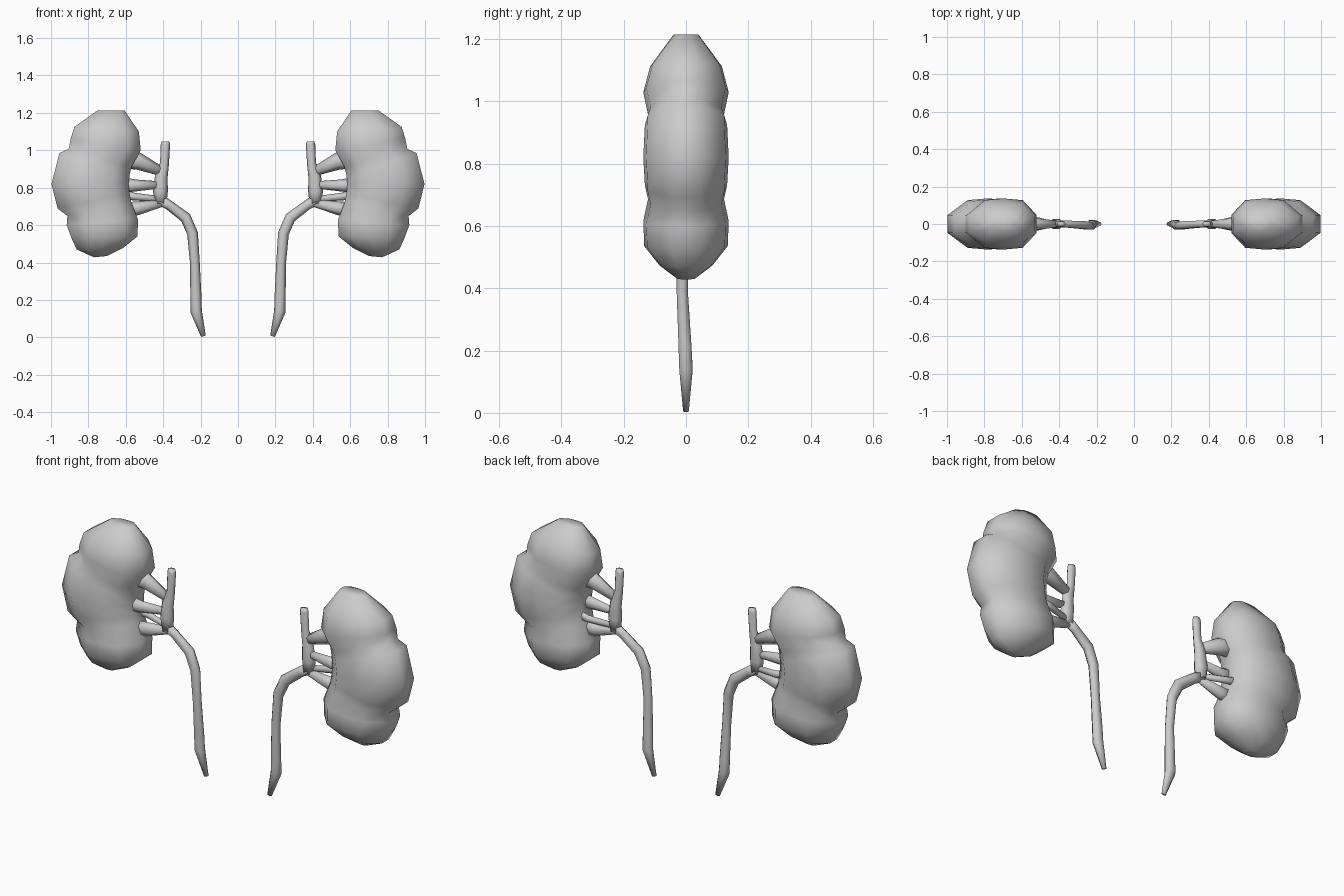
import bpy, bmesh, math
from mathutils import Vector

if "Cube" in bpy.data.objects:
    bpy.data.objects.remove(bpy.data.objects["Cube"])


def loft(name, rings):
    """Skin closed rings, cap the ends, smooth and mirror across x."""
    bm = bmesh.new()
    loops = [[bm.verts.new(p) for p in r] for r in rings]
    n = len(loops[0])
    for a, b in zip(loops, loops[1:]):
        for i in range(n):
            j = (i + 1) % n
            bm.faces.new((a[i], a[j], b[j], b[i]))
    bm.faces.new(loops[0])
    bm.faces.new(loops[-1])
    bmesh.ops.recalc_face_normals(bm, faces=bm.faces)
    for f in bm.faces:
        f.smooth = True
    me = bpy.data.meshes.new(name)
    bm.to_mesh(me)
    bm.free()
    ob = bpy.data.objects.new(name, me)
    bpy.context.collection.objects.link(ob)
    ob.modifiers.new("mirror", "MIRROR").use_mirror_merge = False
    return ob


def tube(name, path, sides=6, flat=0.8):
    """Tapered tube through (x, y, z, radius) points lying near the xz plane."""
    pts = [Vector(p[:3]) for p in path]
    rings = []
    for i, p in enumerate(pts):
        t = (pts[min(i + 1, len(pts) - 1)] - pts[max(i - 1, 0)]).normalized()
        u = t.cross(Vector((0, 1, 0))).normalized()
        v = t.cross(u)
        r = path[i][3]
        rings.append([p + u * r * math.cos(a) + v * r * flat * math.sin(a)
                      for a in (2 * math.pi * k / sides for k in range(sides))])
    return loft(name, rings)


# Kidney: stations of inner edge (x, z), outer edge (x, z), half depth
stations = [
    (.607, 1.214, .750, 1.214, .04),
    (.530, 1.100, .875, 1.125, .115),
    (.520, 1.000, .895, 1.060, .137),
    (.570, .910, .905, 1.008, .122),
    (.580, .865, .955, .985, .132),
    (.585, .820, .997, .820, .137),
    (.580, .770, .965, .690, .132),
    (.570, .720, .912, .648, .122),
    (.535, .630, .916, .600, .137),
    (.537, .540, .890, .530, .134),
    (.617, .476, .863, .470, .085),
    (.700, .435, .770, .428, .03),
]
half = [(0, .35), (.2, .93), (.48, 1), (.74, .93), (1, .35)]
section = half + [(u, -v) for u, v in reversed(half)]
loft("kidney", [[(x0 + (x1 - x0) * u, d * v, z0 + (z1 - z0) * u) for u, v in section]
                for x0, z0, x1, z1, d in stations])

# Ureter running down from the collecting trunk
tube("ureter", [(.415, 0, .735, .03), (.366, 0, .705, .026), (.280, -.005, .640, .03),
                (.243, -.01, .556, .029), (.230, -.012, .390, .026),
                (.225, -.003, .210, .03), (.224, 0, .140, .031), (.185, 0, .006, .013)])

# Upright collecting trunk
tube("trunk", [(.388, 0, 1.047, .02), (.388, 0, 1.03, .025), (.393, 0, .93, .024),
               (.410, 0, .86, .034), (.415, 0, .78, .04), (.412, 0, .715, .03)], flat=.75)

# Branches between trunk and kidney
branches = {
    "upper_branch": [(.62, 0, .965, .065), (.53, 0, .94, .045), (.405, 0, .885, .024)],
    "middle_branch": [(.63, -.02, .815, .045), (.55, -.02, .812, .032), (.415, 0, .815, .019)],
    "rear_branch": [(.63, .03, .765, .028), (.55, .03, .752, .02), (.412, 0, .738, .016)],
    "lower_branch": [(.60, 0, .680, .042), (.53, 0, .692, .036), (.405, 0, .718, .02)],
}
for name, path in branches.items():
    tube(name, path)
